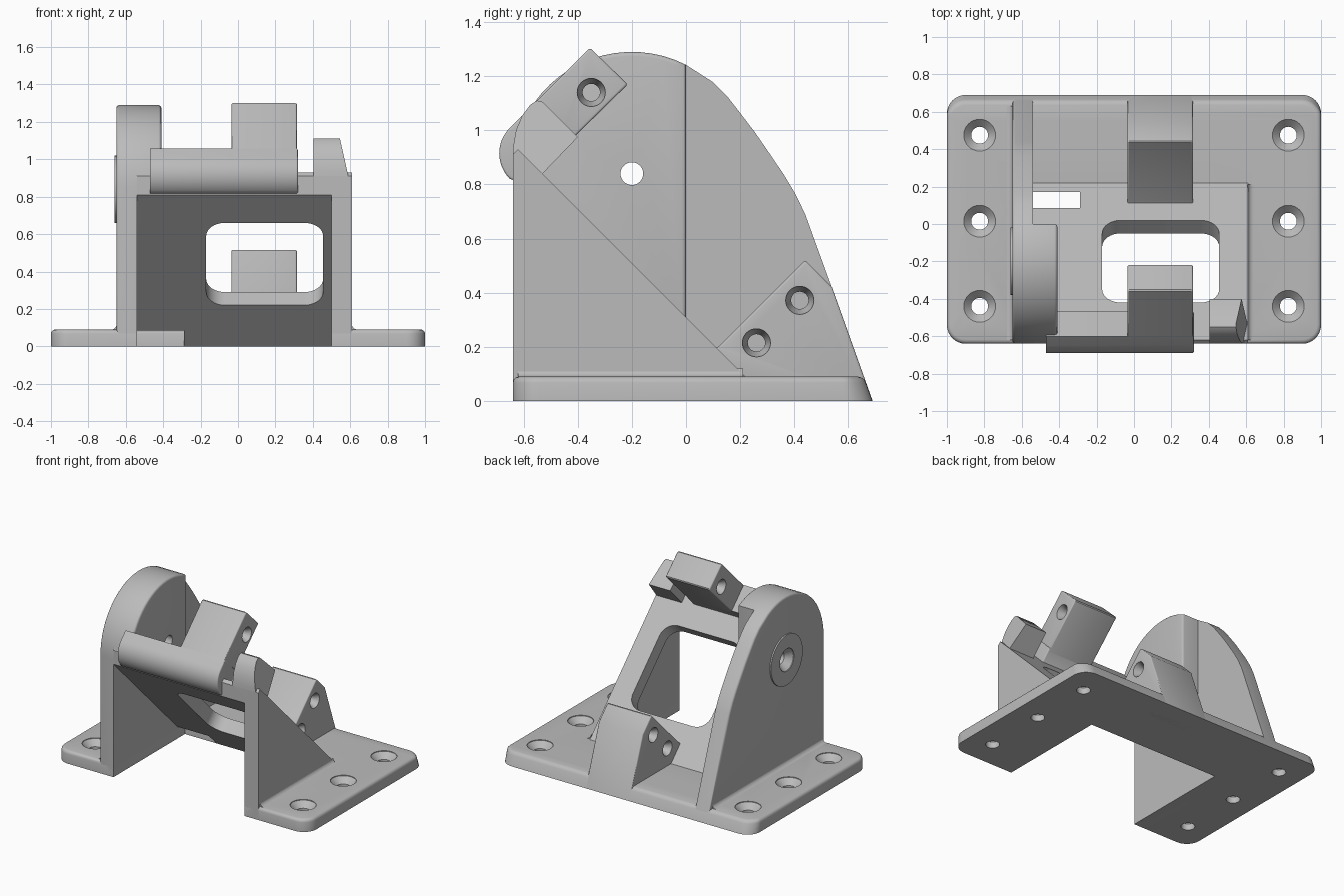
import bpy, bmesh, math

if "Cube" in bpy.data.objects:
    bpy.data.objects.remove(bpy.data.objects["Cube"])

grey = bpy.data.materials.new("plain grey")
grey.use_nodes = True
colour = (0.5, 0.5, 0.5, 1)
grey.diffuse_color = colour
for node in grey.node_tree.nodes:
    if node.type == 'BSDF_PRINCIPLED':
        node.inputs["Base Color"].default_value = colour


# Axis maps: (a, b) is the outline, c the extrusion
def along_x(a, b, c): return (c, a, b)
def along_y(a, b, c): return (a, c, b)
def along_z(a, b, c): return (a, b, c)
def across_slope(a, v, s): return (a, (s - v) / 2, (s + v) / 2)


def arc(cx, cy, r, start, end, n=8):
    angles = [math.radians(start + (end - start) * i / n) for i in range(n + 1)]
    return [(cx + r * math.cos(t), cy + r * math.sin(t)) for t in angles]


def finish(name, bm):
    bmesh.ops.recalc_face_normals(bm, faces=bm.faces[:])
    mesh = bpy.data.meshes.new(name)
    bm.to_mesh(mesh)
    bm.free()
    mesh.materials.append(grey)
    ob = bpy.data.objects.new(name, mesh)
    bpy.context.scene.collection.objects.link(ob)
    return ob


def prism(name, outline, lo, hi, axis=along_x, round_lo=0, round_hi=0):
    """Extrude an outline; optionally round the rim of either end cap."""
    bm = bmesh.new()
    rings = [[bm.verts.new(axis(a, b, c)) for a, b in outline] for c in (lo, hi)]
    caps = [bm.faces.new(ring) for ring in rings]
    n = len(outline)
    for i in range(n):
        j = (i + 1) % n
        bm.faces.new((rings[0][i], rings[0][j], rings[1][j], rings[1][i]))
    bmesh.ops.recalc_face_normals(bm, faces=bm.faces[:])
    rims = [(list(cap.edges), w) for cap, w in zip(caps, (round_lo, round_hi)) if w]
    for edges, width in rims:
        bmesh.ops.bevel(bm, geom=edges, offset=width, offset_type='OFFSET',
                        segments=3, profile=0.5, affect='EDGES', clamp_overlap=True)
    return finish(name, bm)


def lathes(name, profile, centres, axis):
    """Turn a (radius, height) profile around each centre."""
    bm = bmesh.new()
    for ca, cb in centres:
        rings = []
        for r, h in profile:
            circle = arc(ca, cb, r, 0, 360, 32)[:-1]
            rings.append([bm.verts.new(axis(a, b, h)) for a, b in circle])
        bm.faces.new(rings[0])
        bm.faces.new(rings[-1])
        for low, high in zip(rings, rings[1:]):
            for i in range(32):
                j = (i + 1) % 32
                bm.faces.new((low[i], low[j], high[j], high[i]))
    return finish(name, bm)


def cut(targets, cutter):
    cutter.hide_render = True
    for ob in targets:
        mod = ob.modifiers.new("cut", 'BOOLEAN')
        mod.operation = 'DIFFERENCE'
        mod.solver = 'EXACT'
        mod.object = cutter
        bpy.context.view_layer.update()
        graph = bpy.context.evaluated_depsgraph_get()
        mesh = bpy.data.meshes.new_from_object(ob.evaluated_get(graph))
        ob.modifiers.clear()
        ob.data = mesh
    bpy.data.objects.remove(cutter)


# U-shaped base with a sloping rear edge and countersunk screw holes
outline = (arc(0.9, -0.54, 0.1, -90, 0) + arc(0.9, 0.59, 0.1, 0, 90)
           + arc(-0.9, 0.59, 0.1, 90, 180) + arc(-0.9, -0.54, 0.1, 180, 270)
           + [(-0.54, -0.64), (-0.54, 0.17), (0.5, 0.17), (0.5, -0.64)])
base = prism("base", outline, 0, 0.09, along_z, round_hi=0.022)
for v in base.data.vertices:
    v.co.y -= 0.36 * v.co.z * min(1, max(0, (v.co.y - 0.55) / 0.1))
screws = [(x, y) for x in (-0.825, 0.825) for y in (-0.44, 0.015, 0.475)]
cut([base], lathes("screw_cutter", [(0.045, -0.05), (0.045, 0.045), (0.085, 0.085),
                                    (0.085, 0.15)], screws, along_z))

# Tall left side wall, with a thicker rounded front half and a pivot boss
dome = arc(-0.2, 0.85, 0.44, 180, 63, 20)
tail = [(0.1, 1.178), (0.155, 1.122), (0.2, 1.064), (0.255, 0.992), (0.31, 0.912),
        (0.36, 0.838), (0.405, 0.763), (0.44, 0.69), (0.69, 0)]
left_wall = prism("left_wall", [(-0.64, 0)] + dome + tail, -0.65, -0.54,
                  round_lo=0.015)
thick = [(-0.64, 0.89)] + [p for p in dome if p[1] > 0.9] + [(0, 0.25)]
left_cheek = prism("left_cheek", thick, -0.54, -0.41, round_hi=0.015)
boss = lathes("pivot_boss", [(0.18, -0.66), (0.18, -0.645)], [(-0.2, 0.84)], along_x)
cut([left_wall, left_cheek, boss],
    lathes("pivot_cutter", [(0.08, -0.75), (0.08, -0.655), (0.042, -0.61),
                            (0.042, -0.3)], [(-0.2, 0.84)], along_x))

# Sloping plate with a rounded window and a small slot
slope = [(0.17, 0), (-0.64, 0.81), (-0.64, 0.91), (-0.62, 0.93), (0.31, 0)]
plate = prism("sloped_plate", slope, -0.54, 0.5)
window = []
for cx, cv, start in ((0.355, 1.01, 0), (-0.07, 1.01, 90),
                      (-0.07, 0.41, 180), (0.355, 0.41, 270)):
    window += [(x, cv + (v - cv) * 1.4) for x, v in arc(cx, cv, 0.1, start, start + 90)]
cut([plate], prism("window_cutter", window, 0, 0.6, across_slope))
slot = [(-0.56, 0.085), (-0.29, 0.085), (-0.29, 0.172), (-0.56, 0.172)]
cut([plate], prism("slot_cutter", slot, -0.1, 0.4, along_z))

# Rounded bar along the top of the plate
bar = (arc(-0.557, 0.915, 0.133, 225, 135, 12)
       + [(-0.6025, 1.0575), (-0.4675, 0.9225), (-0.54, 0.85), (-0.56, 0.79)])
prism("front_bar", bar, -0.47, 0.32, round_hi=0.008)

# Right side wall below the slope, and the tapered post on top of it
prism("right_wall", [(-0.64, 0)] + slope[2:], 0.5, 0.61)
post = prism("right_post", [(-0.64, 0.82), (-0.64, 0.93), (-0.628, 1.0), (-0.605, 1.055),
                            (-0.575, 1.095), (-0.55, 1.11), (-0.53, 1.105),
                            (-0.4, 0.975), (-0.53, 0.84), (-0.55, 0.82)], 0.405, 0.61)
for v in post.data.vertices:
    if v.co.x > 0.5:
        v.co.x -= (v.co.z - 0.82) * 0.224

# Upper and lower arms, countersunk from both sides
arm_lo, arm_hi = -0.035, 0.315
upper_arm = prism("upper_arm", [(-0.62, 1.04), (-0.36, 1.3), (-0.35, 1.3), (-0.22, 1.175),
                                (-0.22, 1.165), (-0.485, 0.905)],
                  arm_lo, arm_hi, round_lo=0.008, round_hi=0.008)
lower_arm = prism("lower_arm", [(0.1, 0.19), (0.125, 0.205), (0.435, 0.515), (0.445, 0.515),
                                (0.54, 0.42), (0.69, 0), (0.5, 0), (0.12, 0.1)],
                  arm_lo, arm_hi, round_lo=0.008, round_hi=0.008)
bore = [(0.052, arm_lo - 0.05), (0.052, arm_lo + 0.005), (0.032, arm_lo + 0.035),
        (0.032, arm_hi - 0.035), (0.052, arm_hi - 0.005), (0.052, arm_hi + 0.05)]
cut([upper_arm], lathes("upper_bore", bore, [(-0.35, 1.14)], along_x))
cut([lower_arm], lathes("lower_bore", bore, [(0.42, 0.372), (0.26, 0.215)], along_x))

# Soft fillets where the side walls meet the base
for name, x, side, end in (("left_fillet", -0.648, -1, 0.63), ("right_fillet", 0.608, 1, 0.21)):
    curve = [(x, 0.085)] + [(x + side * a, 0.09 + b)
                            for a, b in arc(0.03, 0.03, 0.03, 270, 180, 6)]
    prism(name, curve, -0.62, end, along_y)

# Smooth the curves and keep the corners sharp
bpy.ops.object.select_all(action='DESELECT')
for ob in bpy.context.scene.objects:
    if ob.type == 'MESH' and grey.name in ob.data.materials:
        ob.select_set(True)
        bpy.context.view_layer.objects.active = ob
bpy.ops.object.shade_smooth_by_angle(angle=math.radians(35))
